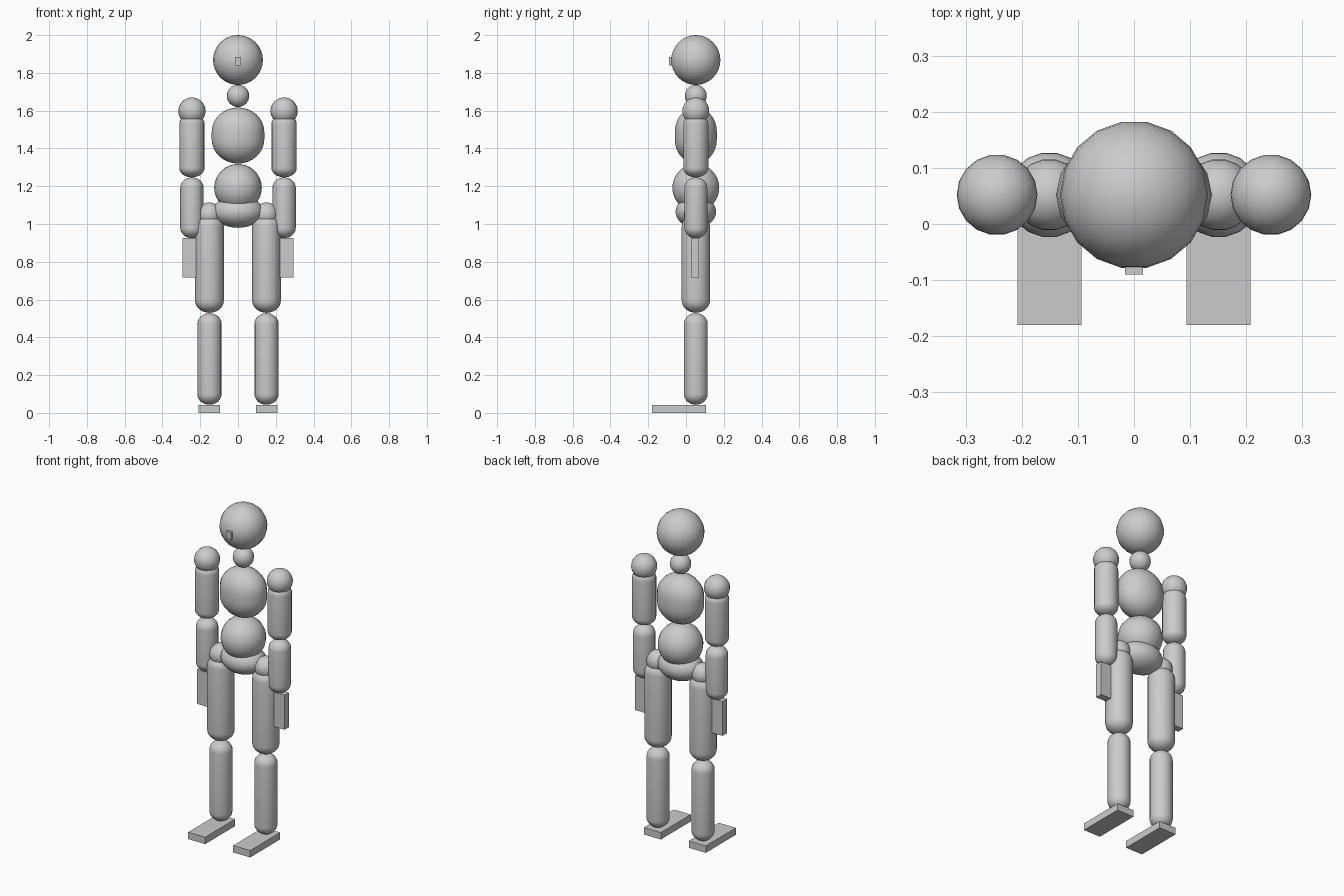
import bpy, bmesh, math
from mathutils import Vector

if "Cube" in bpy.data.objects:
    bpy.data.objects.remove(bpy.data.objects["Cube"])

SIDES = 18      # segments around every rounded part
RINGS = 8       # rings per rounded end
Y = 0.052       # depth of the body axis


def finish(name, bm, smooth):
    bmesh.ops.recalc_face_normals(bm, faces=bm.faces)
    me = bpy.data.meshes.new(name)
    bm.to_mesh(me)
    bm.free()
    for p in me.polygons:
        p.use_smooth = smooth
    ob = bpy.data.objects.new(name, me)
    bpy.context.collection.objects.link(ob)
    return ob


def capsule(name, x, z_low, z_high, rx, ry=None, cap=None):
    """Upright lathe with elliptical ends; cap = height of each rounded end."""
    ry = ry or rx
    half = (z_high - z_low) / 2
    zc = (z_high + z_low) / 2
    cap = min(cap or half, half)
    straight = half - cap
    # profile from bottom to top as (radius factor, height)
    angles = [math.pi / 2 * i / RINGS for i in range(1, RINGS + 1)]
    low = [(math.sin(a), -straight - cap * math.cos(a)) for a in angles]
    high = [(r, -h) for r, h in reversed(low)]
    profile = low + (high if straight > 1e-4 else high[1:])
    bm = bmesh.new()
    rings = []
    for r, h in profile:
        rings.append([bm.verts.new((x + rx * r * math.cos(t), Y + ry * r * math.sin(t), zc + h))
                      for t in (2 * math.pi * k / SIDES for k in range(SIDES))])
    for a, b in zip(rings, rings[1:]):
        for k in range(SIDES):
            n = (k + 1) % SIDES
            bm.faces.new((a[k], a[n], b[n], b[k]))
    for ring, z in ((rings[0], z_low), (rings[-1], z_high)):
        tip = bm.verts.new((x, Y, z))
        for k in range(SIDES):
            bm.faces.new((ring[k], ring[(k + 1) % SIDES], tip))
    return finish(name, bm, True)


def ball(name, x, z, r):
    return capsule(name, x, z - r, z + r, r)


def box(name, lo, hi):
    lo, hi = Vector(lo), Vector(hi)
    bm = bmesh.new()
    bmesh.ops.create_cube(bm, size=1)
    bmesh.ops.scale(bm, vec=hi - lo, verts=bm.verts)
    bmesh.ops.translate(bm, vec=(lo + hi) / 2, verts=bm.verts)
    return finish(name, bm, False)


# head and torso
ball("head", 0, 1.868, 0.132)
box("nose", (-0.016, -0.09, 1.84), (0.016, -0.04, 1.885))
ball("neck", 0, 1.678, 0.059)
capsule("chest", 0, 1.32, 1.617, 0.139, 0.113, cap=0.128)
ball("belly", 0, 1.192, 0.126)
capsule("pelvis", 0, 0.98, 1.15, 0.135, 0.109)

# arms and legs, one of each per side
for side, s in (("left", 1), ("right", -1)):
    ax, lx = 0.244 * s, 0.151 * s
    ball(side + "_shoulder", ax, 1.598, 0.072)
    capsule(side + "_upper_arm", ax, 1.247, 1.58, 0.067, cap=0.05)
    capsule(side + "_forearm", ax, 0.925, 1.247, 0.062, cap=0.055)
    box(side + "_hand", (ax - 0.05, 0.027, 0.718), (ax + 0.05, 0.07, 0.927))
    ball(side + "_hip", lx, 1.05, 0.064)
    capsule(side + "_thigh", lx, 0.53, 1.05, 0.076, cap=0.065)
    capsule(side + "_shin", lx, 0.043, 0.528, 0.064, cap=0.058)
    box(side + "_foot", (lx - 0.057, -0.18, 0.0), (lx + 0.057, 0.107, 0.042))
